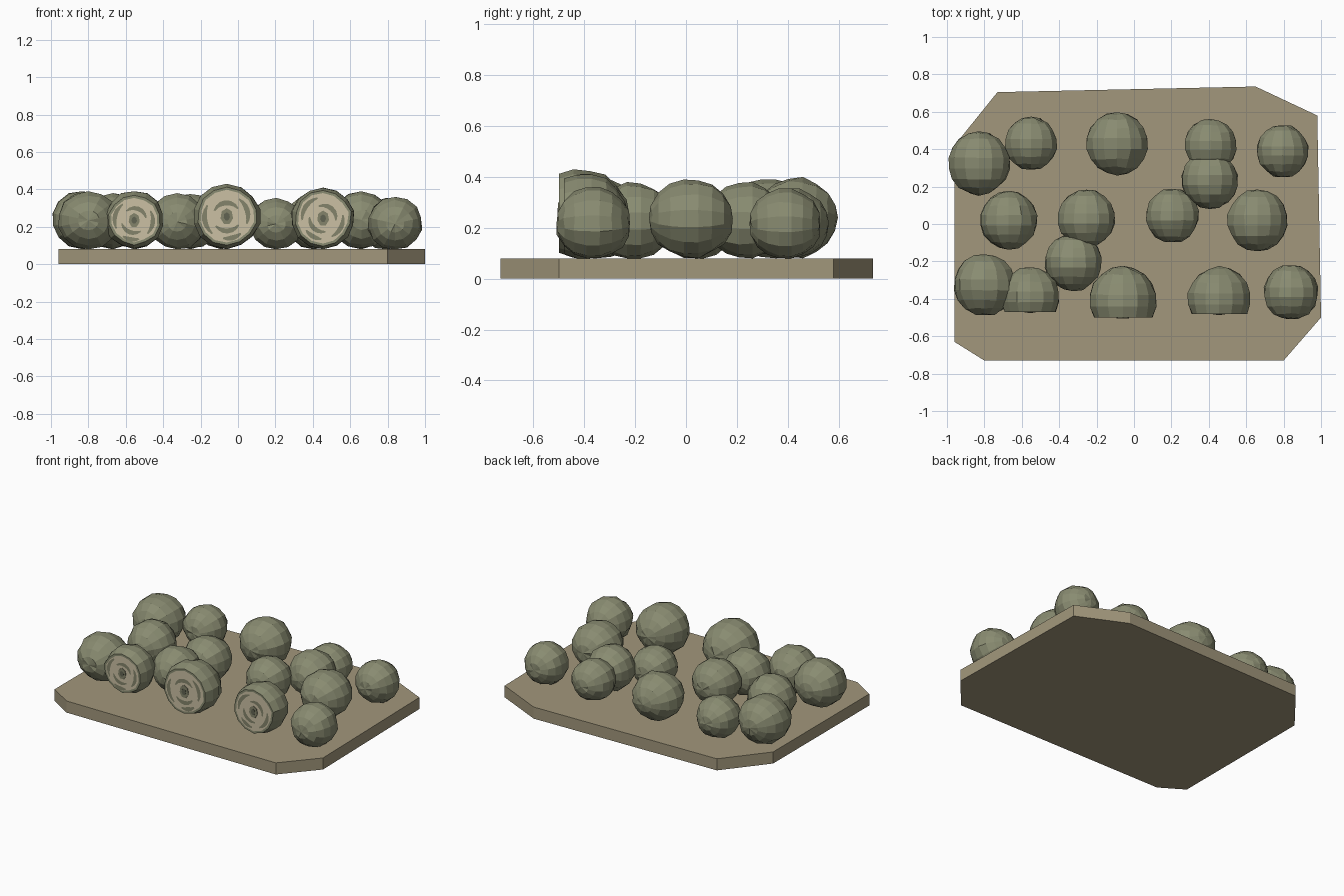
import bpy, bmesh, random
from math import sin, cos, radians, pi
from mathutils import Vector, Matrix

if "Cube" in bpy.data.objects:
    bpy.data.objects.remove(bpy.data.objects["Cube"])


def mat(name, rgb):
    m = bpy.data.materials.new(name)
    m.diffuse_color = (*rgb, 1)
    m.use_nodes = True
    m.node_tree.nodes["Principled BSDF"].inputs["Base Color"].default_value = m.diffuse_color
    return m


WOOD = mat("board_tan", (0.36, 0.31, 0.20))
SKIN = mat("skin_green", (0.25, 0.26, 0.165))
FLESH = mat("flesh_cream", (0.60, 0.53, 0.37))
VEIN = mat("vein_olive", (0.23, 0.23, 0.145))
CORE = mat("core_dark", (0.12, 0.125, 0.085))


def finish(bm, name, mats):
    me = bpy.data.meshes.new(name)
    bmesh.ops.recalc_face_normals(bm, faces=bm.faces[:])
    bm.to_mesh(me)
    bm.free()
    for m in mats:
        me.materials.append(m)
    ob = bpy.data.objects.new(name, me)
    bpy.context.collection.objects.link(ob)
    return ob


# Serving board: irregular octagon slab
TOP = 0.08
outline = [(-0.96, -0.63), (-0.80, -0.73), (0.80, -0.73), (1.0, -0.50),
           (0.98, 0.58), (0.65, 0.735), (-0.73, 0.705), (-0.96, 0.42)]
bm = bmesh.new()
base = bm.faces.new([bm.verts.new((x, y, 0)) for x, y in outline])
ext = bmesh.ops.extrude_face_region(bm, geom=[base], use_keep_orig=True)
for v in ext["geom"]:
    if isinstance(v, bmesh.types.BMVert):
        v.co.z = TOP
finish(bm, "board", [WOOD])


# Lumpy low-poly ball with its poles along y; optionally sliced open at the front
def ball(name, x, y, r, height, seed, cut=None):
    rng = random.Random(seed)
    bm = bmesh.new()
    bmesh.ops.create_uvsphere(bm, u_segments=14, v_segments=9, radius=r)
    bmesh.ops.rotate(bm, verts=bm.verts[:], matrix=Matrix.Rotation(pi / 2, 3, 'X'))
    for v in bm.verts:
        v.co *= rng.uniform(0.955, 1.02)
    lo = min(v.co.z for v in bm.verts)
    hi = max(v.co.z for v in bm.verts)
    k = height / (hi - lo)
    for v in bm.verts:
        v.co = Vector((x + v.co.x, y + v.co.y, TOP + (v.co.z - lo) * k))
    if cut is not None:
        geom = bm.verts[:] + bm.edges[:] + bm.faces[:]
        res = bmesh.ops.bisect_plane(bm, geom=geom, plane_co=(0, cut, 0),
                                     plane_no=(0, -1, 0), clear_outer=True)
        rim = [e for e in res["geom_cut"] if isinstance(e, bmesh.types.BMEdge)]
        cap = bmesh.ops.contextual_create(bm, geom=rim)["faces"]
        bmesh.ops.recalc_face_normals(bm, faces=bm.faces[:])
        bmesh.ops.inset_individual(bm, faces=cap, thickness=0.014)
        for f in cap:
            f.material_index = 1
    finish(bm, name, [SKIN, FLESH])


# Thin curved vein lying on a cut face
def vein(name, x, y, z, r, a0, a1, w, material):
    bm = bmesh.new()
    n = 6
    pairs = []
    for i in range(n + 1):
        a = radians(a0 + (a1 - a0) * i / n)
        hw = w * (0.3 + 0.7 * sin(pi * i / n))
        pairs.append([bm.verts.new((x + (r + s * hw) * cos(a), y, z + (r + s * hw) * sin(a)))
                      for s in (-1, 1)])
    for p, q in zip(pairs, pairs[1:]):
        bm.faces.new((p[0], q[0], q[1], p[1]))
    bmesh.ops.solidify(bm, geom=bm.faces[:], thickness=0.002)
    finish(bm, name, [material])


# Flat faceted spot in the middle of a cut face
def spot(name, x, y, z, r, material):
    bm = bmesh.new()
    bmesh.ops.create_cone(bm, cap_ends=True, segments=7, radius1=r, radius2=r, depth=0.004)
    bmesh.ops.rotate(bm, verts=bm.verts[:], matrix=Matrix.Rotation(pi / 2, 3, 'X'))
    for v in bm.verts:
        v.co = Vector((x + v.co.x * 0.85, y + v.co.y, z + v.co.z * 1.1))
    finish(bm, name, [material])


# Whole balls: x, y, radius, height
whole = [(-0.83, 0.325, 0.172, 0.31), (-0.55, 0.43, 0.143, 0.28), (-0.09, 0.43, 0.168, 0.32),
         (0.41, 0.42, 0.143, 0.275), (0.405, 0.235, 0.155, 0.30), (0.795, 0.39, 0.143, 0.275),
         (-0.67, 0.02, 0.157, 0.30), (-0.255, 0.03, 0.157, 0.295), (0.205, 0.045, 0.147, 0.275),
         (0.66, 0.02, 0.167, 0.31), (-0.325, -0.205, 0.156, 0.30), (-0.80, -0.325, 0.168, 0.31),
         (0.84, -0.365, 0.15, 0.28)]
for i, (x, y, r, h) in enumerate(whole):
    ball(f"whole_ball_{i + 1}", x, y, r, h, 20 + i)

# Halved balls: x, y, radius, height, cut position, vein rotation
halved = [(-0.555, -0.39, 0.162, 0.31, -0.47, 0), (-0.06, -0.41, 0.184, 0.35, -0.50, 25),
          (0.455, -0.40, 0.173, 0.33, -0.48, -20)]
for i, (x, y, r, h, cut, rot) in enumerate(halved):
    n = f"halved_ball_{i + 1}"
    ball(n, x, y, r, h, 50 + i, cut)
    z = TOP + h / 2
    f = cut - 0.002
    for j, (k, a0, a1) in enumerate([(0.65, 125, 205), (0.62, -45, 30), (0.64, 235, 285),
                                     (0.40, 10, 130), (0.42, 195, 300)]):
        vein(f"{n}_vein_{j + 1}", x, f, z, r * k, a0 + rot, a1 + rot, r * 0.075, VEIN)
    spot(f"{n}_core", x, f, z, r * 0.22, VEIN)
    spot(f"{n}_core_centre", x, f - 0.002, z, r * 0.11, CORE)
